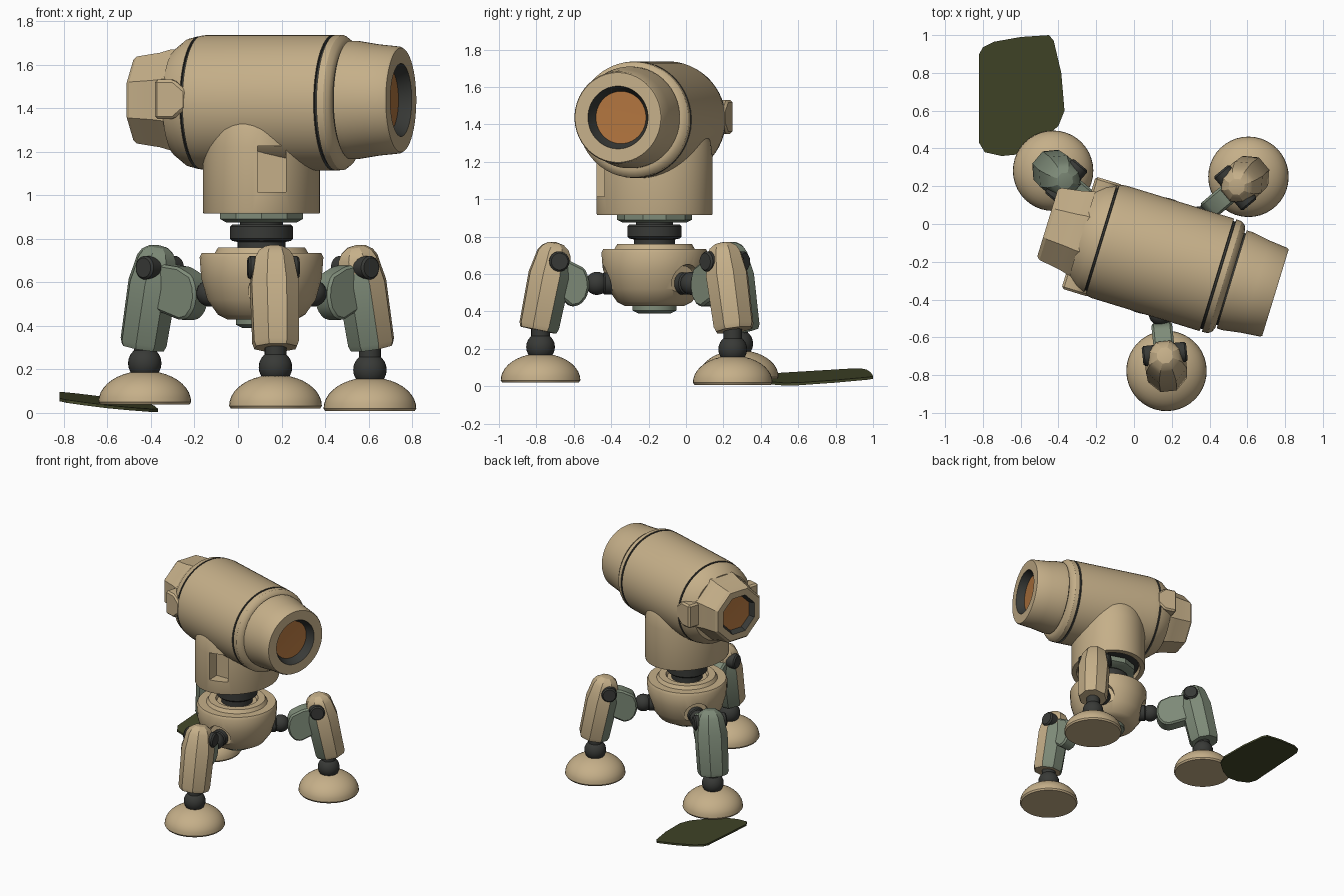
import bpy, bmesh
from math import pi, cos, sin, radians
from mathutils import Matrix, Vector

cube = bpy.data.objects.get("Cube")
if cube:
    bpy.data.objects.remove(cube)


def make_material(name, rgb):
    m = bpy.data.materials.new(name)
    m.use_nodes = True
    m.diffuse_color = (*rgb, 1)
    m.node_tree.nodes["Principled BSDF"].inputs["Base Color"].default_value = (*rgb, 1)
    return m


TAN, GREEN, DARK, ORANGE, OLIVE = range(5)
MATS = [make_material("sand tan", (0.56, 0.43, 0.25)),
        make_material("grey green", (0.21, 0.26, 0.19)),
        make_material("dark rubber", (0.04, 0.042, 0.038)),
        make_material("amber lens", (0.45, 0.18, 0.05)),
        make_material("olive", (0.055, 0.062, 0.022))]


def finish(name, bm, matrix, angle=32):
    bmesh.ops.recalc_face_normals(bm, faces=bm.faces)
    mesh = bpy.data.meshes.new(name)
    bm.to_mesh(mesh)
    bm.free()
    ob = bpy.data.objects.new(name, mesh)
    bpy.context.collection.objects.link(ob)
    for m in MATS:
        mesh.materials.append(m)
    ob.matrix_world = matrix
    smooth(ob, angle)
    return ob


def smooth(ob, angle):
    bpy.ops.object.select_all(action="DESELECT")
    bpy.context.view_layer.objects.active = ob
    ob.select_set(True)
    bpy.ops.object.shade_smooth_by_angle(angle=radians(angle))


def lathe(name, profile, matrix, color=TAN, segs=40, sx=1, sy=1, angle=32):
    """Revolve (height, radius[, colour of the next band]) about local z."""
    bm = bmesh.new()
    rings = []
    for p in profile:
        if p[1] == 0:
            rings.append([bm.verts.new((0, 0, p[0]))] * segs)
        else:
            steps = [2 * pi * (i + 0.5) / segs for i in range(segs)]
            rings.append([bm.verts.new((p[1] * sx * cos(a), p[1] * sy * sin(a), p[0])) for a in steps])
    for k, (a, b) in enumerate(zip(rings, rings[1:])):
        c = profile[k][2] if len(profile[k]) > 2 else color
        for i in range(segs):
            j = (i + 1) % segs
            corners = list(dict.fromkeys([a[i], a[j], b[j], b[i]]))
            bm.faces.new(corners).material_index = c
    return finish(name, bm, matrix, angle)


def prism(name, outline, thickness, matrix, color, bevel=0.0):
    """Extrude an xz outline symmetrically along local y."""
    bm = bmesh.new()
    face = bm.faces.new([bm.verts.new((x, -thickness / 2, z)) for x, z in outline])
    ext = bmesh.ops.extrude_face_region(bm, geom=[face])
    moved = [v for v in ext["geom"] if isinstance(v, bmesh.types.BMVert)]
    bmesh.ops.translate(bm, vec=(0, thickness, 0), verts=moved)
    if bevel:
        bmesh.ops.bevel(bm, geom=bm.edges[:], offset=bevel, segments=1, affect="EDGES")
    for f in bm.faces:
        f.material_index = color
    return finish(name, bm, matrix)


def box(name, center, size, frame, color=TAN, bevel=0.012):
    w, h = size[0] / 2, size[2] / 2
    return prism(name, [(-w, -h), (w, -h), (w, h), (-w, h)], size[1],
                 frame @ Matrix.Translation(center), color, bevel)


def ball(name, radius, matrix, color=DARK):
    n = 12
    prof = [(-radius * cos(pi * i / n), radius * sin(pi * i / n) if 0 < i < n else 0) for i in range(n + 1)]
    return lathe(name, prof, matrix, color, 24)


def cut(target, cutter):
    mod = target.modifiers.new("cut", "BOOLEAN")
    mod.operation, mod.solver, mod.object = "DIFFERENCE", "EXACT", cutter
    bpy.context.view_layer.update()
    bpy.ops.object.select_all(action="DESELECT")
    bpy.context.view_layer.objects.active = target
    target.select_set(True)
    bpy.ops.object.modifier_apply(modifier=mod.name)
    bpy.data.objects.remove(cutter)
    smooth(target, 32)


T = Matrix.Translation
AXIS = Vector((0.108, -0.168, 0))
TO_X = Matrix.Rotation(pi / 2, 4, "Y")
head = T(AXIS) @ Matrix.Rotation(radians(-17), 4, "Z")
barrel = head @ T((0, 0, 1.425)) @ TO_X
tip = head @ T((0, 0, 1.437)) @ TO_X

# Head: main barrel with two dark seams
lathe("barrel", [(-0.40, 0), (-0.40, 0.25), (-0.345, 0.293), (-0.30, 0.305, DARK), (-0.298, 0.292, DARK),
                 (-0.289, 0.292, DARK), (-0.287, 0.307), (-0.25, 0.312), (0.345, 0.312, DARK),
                 (0.347, 0.298, DARK), (0.357, 0.298, DARK), (0.359, 0.312), (0.39, 0.31),
                 (0.41, 0.295), (0.42, 0.27), (0.42, 0)], barrel, segs=56)
# Muzzle with recessed lens
lathe("muzzle", [(0.40, 0), (0.40, 0.255, DARK), (0.428, 0.255), (0.428, 0.272), (0.46, 0.272),
                 (0.56, 0.256), (0.66, 0.246), (0.67, 0.24), (0.67, 0.168, DARK),
                 (0.655, 0.163, DARK), (0.615, 0.14, ORANGE), (0.612, 0)], tip, segs=48)
# Faceted rear housing with smaller lens
lathe("rear_housing", [(-0.36, 0), (-0.36, 0.25), (-0.41, 0.25), (-0.46, 0.235), (-0.575, 0.216),
                       (-0.592, 0.2), (-0.592, 0.15, DARK), (-0.555, 0.13, ORANGE), (-0.553, 0)],
      tip, segs=8, angle=20)
for side in (-1, 1):
    prism("rear_bracket", [(-0.42, -0.09), (-0.33, -0.09), (-0.27, -0.04), (-0.27, 0.04), (-0.33, 0.09), (-0.42, 0.09)],
          0.12, head @ T((0, side * 0.25, 1.44)), TAN, 0.012)

# Column carrying the barrel, hollow below, with a recessed front panel
column = lathe("column", [(0.95, 0), (0.95, 0.84), (0.915, 0.86), (0.915, 0.99), (0.925, 1), (1.22, 1),
                          (1.30, 0.97), (1.36, 0.9), (1.40, 0.8), (1.40, 0)], head, sx=0.265, sy=0.315, segs=48)
cut(column, box("panel_cutter", (0.155, -0.46, 1.12), (0.13, 0.14, 0.21), Matrix.Identity(4), TAN, 0))
lathe("column_floor", [(0.94, 0), (0.94, 0.82), (0.949, 0.82), (0.949, 0)], head, DARK, sx=0.265, sy=0.315)

# Swivel neck
body = T(AXIS)
lathe("swivel_plate", [(0.875, 0), (0.875, 0.17), (0.89, 0.2), (0.93, 0.2), (0.95, 0)], body, GREEN, 10)
lathe("neck", [(0.72, 0), (0.72, 0.11), (0.785, 0.11), (0.79, 0.135), (0.80, 0.145), (0.855, 0.145),
               (0.865, 0.135), (0.865, 0.10), (0.89, 0.10), (0.89, 0)], body, DARK)

# Hub body
hub = lathe("hub", [(0.43, 0), (0.43, 0.16), (0.45, 0.2), (0.52, 0.25), (0.62, 0.278), (0.715, 0.285),
                    (0.735, 0.275), (0.735, 0.215), (0.76, 0.2), (0.76, 0.15), (0.74, 0.14), (0.74, 0)], body)
lathe("hub_cap", [(0.39, 0), (0.39, 0.09), (0.405, 0.12), (0.44, 0.12), (0.44, 0)], body, GREEN, 16)

# Three legs: direction, foot distance, foot height, fully green shin
for name, turn, reach, ground, green in (("front", -84, 0.613, 0.02, False),
                                         ("left", 40, 0.65, 0.008, False),
                                         ("right", 140, 0.70, 0.038, True)):
    leg = body @ Matrix.Rotation(radians(turn), 4, "Z")
    socket = lathe("socket_cutter", [(0.235, 0), (0.235, 0.085), (0.4, 0.11), (0.4, 0)], leg @ T((0, 0, 0.56)) @ TO_X, segs=24)
    cut(hub, socket)
    lathe(name + "_hip_socket", [(0.2, 0), (0.2, 0.06), (0.27, 0.06), (0.29, 0.04), (0.4, 0.03), (0.4, 0)],
          leg @ T((0, 0, 0.55)) @ TO_X, DARK, 20)
    ball(name + "_hip_ball", 0.062, leg @ T((0.31, 0, 0.55)))
    # Fan shaped thigh
    k = reach - 0.08
    prism(name + "_thigh", [(0.355, 0.53), (0.37, 0.475), (0.405, 0.435), (0.45, 0.425), (k - 0.03, 0.47),
                            (k, 0.56), (k, 0.69), (0.46, 0.67), (0.38, 0.63), (0.36, 0.58)],
          0.11, leg, GREEN, 0.012)
    # Shin, leaning in towards the knee
    lean = leg @ T((reach + 0.012, 0, 0.30)) @ Matrix.Rotation(radians(-11.5), 4, "Y")
    shin = lathe(name + "_shin", [(0, 0), (0, 0.102), (0.025, 0.112), (0.30, 0.118), (0.36, 0.106),
                                  (0.42, 0.095), (0.45, 0.077), (0.472, 0.045), (0.48, 0)],
                 lean, segs=8, angle=25)
    for p in shin.data.polygons:
        if green or (p.normal.x < -0.5 and p.center.z < 0.36):
            p.material_index = GREEN
    side = leg @ T((reach - 0.09, 0, 0.667)) @ Matrix.Rotation(pi / 2, 4, "X")
    lathe(name + "_knee_pin", [(-0.118, 0), (-0.118, 0.045), (-0.108, 0.054), (0.108, 0.054),
                               (0.118, 0.045), (0.118, 0)], side, DARK, 20)
    # Ankle and domed foot
    ball(name + "_ankle_ball", 0.077, leg @ T((reach, 0, ground + 0.19)))
    lathe(name + "_ankle_pin", [(0.22, 0), (0.22, 0.05), (0.32, 0.05), (0.32, 0)], leg @ T((reach, 0, 0)), DARK, 16)
    dome = [(0, 0), (0, 0.205), (0.012, 0.213)]
    dome += [(0.012 + 0.143 * sin(a), 0.213 * cos(a)) for a in (pi * i / 20 for i in range(1, 10))]
    lathe(name + "_foot", dome + [(0.155, 0)], leg @ T((reach, 0, ground)))

# Tilted olive ground mat
outline = [(-0.82, 0.9), (-0.80, 0.935), (-0.74, 0.965), (-0.6, 0.99), (-0.45, 1.0), (-0.425, 0.97),
           (-0.385, 0.8), (-0.368, 0.6), (-0.40, 0.52), (-0.5, 0.43), (-0.6, 0.37), (-0.7, 0.36),
           (-0.79, 0.38), (-0.82, 0.43)]
bm = bmesh.new()
layers = [[bm.verts.new((x, y, max(0, 0.04 - 0.13 * (x + 0.6) + 0.06 * (y - 0.68)) + h)) for x, y in outline]
          for h in (0, 0.014)]
bm.faces.new(layers[0])
bm.faces.new(layers[1])
for i in range(len(outline)):
    j = (i + 1) % len(outline)
    bm.faces.new([layers[0][i], layers[0][j], layers[1][j], layers[1][i]])
for f in bm.faces:
    f.material_index = OLIVE
finish("ground_mat", bm, Matrix.Identity(4))
